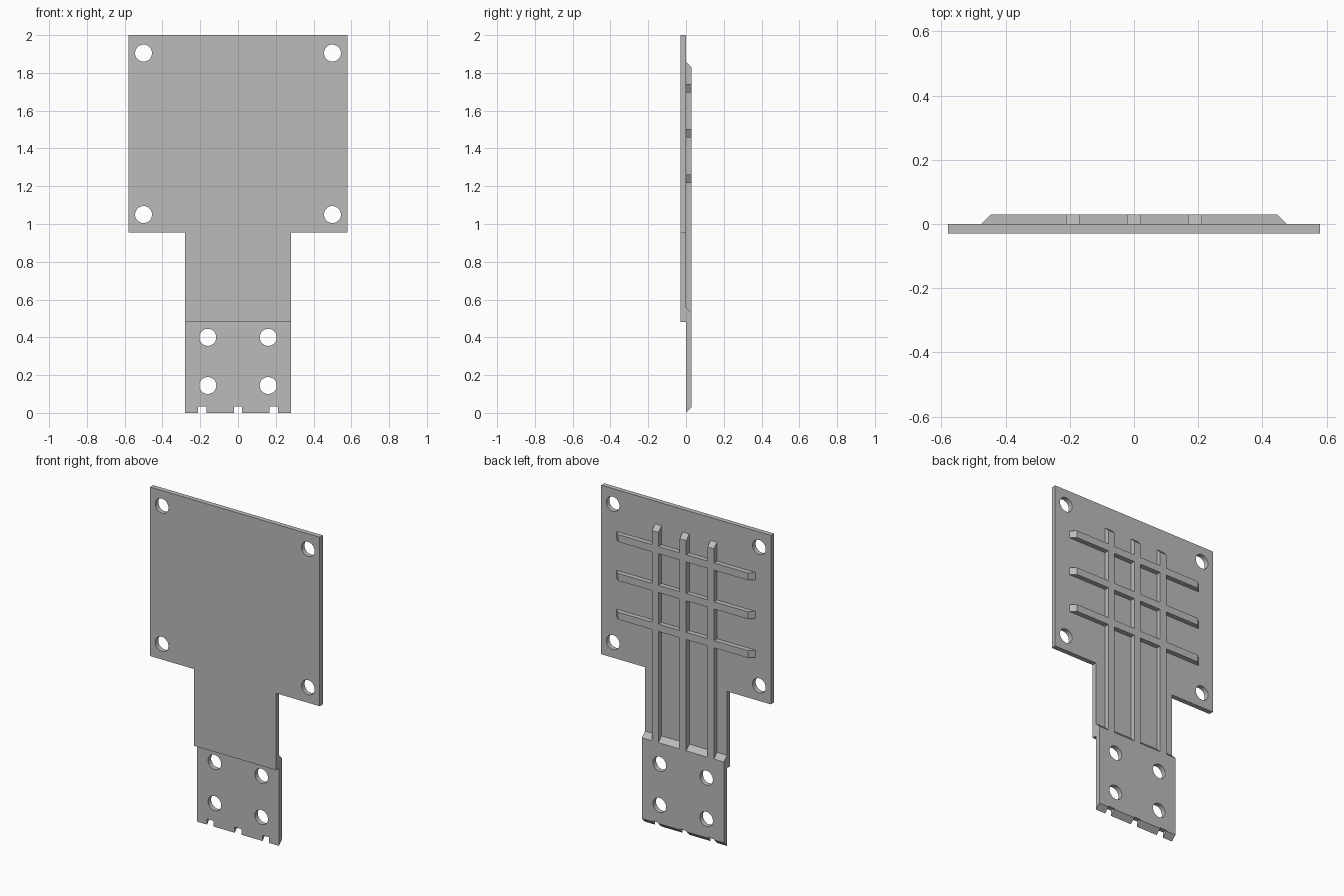
import bpy
import bmesh
from mathutils import Matrix, Vector

cube = bpy.data.objects.get("Cube")
if cube:
    bpy.data.objects.remove(cube)

grey = bpy.data.materials.new("plain grey")
grey.use_nodes = True
COLOUR = (0.5, 0.5, 0.5, 1)
grey.diffuse_color = COLOUR
grey.node_tree.nodes["Principled BSDF"].inputs["Base Color"].default_value = COLOUR

T = 0.03          # thickness of every layer
RIB = 0.045       # rib and notch width
RIB_X = (-0.19, 0, 0.19)
RIB_Z = (1.24, 1.48, 1.72)


def add_object(name, bm):
    bmesh.ops.recalc_face_normals(bm, faces=bm.faces)
    mesh = bpy.data.meshes.new(name)
    bm.to_mesh(mesh)
    bm.free()
    mesh.materials.append(grey)
    obj = bpy.data.objects.new(name, mesh)
    bpy.context.collection.objects.link(obj)
    return obj


def prism(name, points, offset):
    """Extrude a closed outline of 3D points along an offset."""
    bm = bmesh.new()
    face = bm.faces.new([bm.verts.new(p) for p in points])
    ext = bmesh.ops.extrude_face_region(bm, geom=[face])
    verts = [v for v in ext["geom"] if isinstance(v, bmesh.types.BMVert)]
    bmesh.ops.translate(bm, verts=verts, vec=offset)
    return add_object(name, bm)


def combine(target, tool, operation):
    """Apply a boolean and discard the tool."""
    tool.hide_render = True
    mod = target.modifiers.new("combine", "BOOLEAN")
    mod.operation = operation
    mod.solver = "EXACT"
    mod.object = tool
    with bpy.context.temp_override(object=target, active_object=target):
        bpy.ops.object.modifier_apply(modifier=mod.name)
    bpy.data.objects.remove(tool)


def drill(target, xs, zs, radius=0.045):
    """Cut a grid of round holes from front to back."""
    bm = bmesh.new()
    for x in xs:
        for z in zs:
            place = Matrix.Translation((x, 0, z)) @ Matrix.Rotation(1.5707963, 4, "X")
            bmesh.ops.create_cone(bm, cap_ends=True, segments=40, radius1=radius,
                                  radius2=radius, depth=0.2, matrix=place)
    combine(target, add_object("hole_cutter", bm), "DIFFERENCE")


# Front plate: wide panel with a narrower stem
half = [(0.28, 0.48), (0.28, 0.955), (0.58, 0.955), (0.58, 2)]
outline = half + [(-x, z) for x, z in reversed(half)]
plate = prism("front_plate", [(x, -T, z) for x, z in outline], Vector((0, T, 0)))
drill(plate, (-0.5, 0.5), (1.05, 1.905))

# Rear tab with bevelled top and bottom, holes and notches
profile = [(0, 0), (T, T), (T, 0.53), (0, 0.56)]
tab = prism("rear_tab", [(-0.28, y, z) for y, z in profile], Vector((0.56, 0, 0)))
drill(tab, (-0.16, 0.16), (0.145, 0.4))
for x in RIB_X:
    bm = bmesh.new()
    bmesh.ops.create_cube(bm, size=1, matrix=Matrix.Translation((x, 0, 0))
                          @ Matrix.Diagonal((RIB, 0.2, 0.07, 1)))
    combine(tab, add_object("notch_cutter", bm), "DIFFERENCE")

# Stiffening ribs, fused into one grid
ribs = None
for x in RIB_X:
    side = [(0, 0.53), (T, 0.53), (T, 1.83), (0, 1.86)]
    rib = prism("stiffening_ribs", [(x - RIB / 2, y, z) for y, z in side],
                Vector((RIB, 0, 0)))
    if ribs:
        combine(ribs, rib, "UNION")
    else:
        ribs = rib
for z in RIB_Z:
    top = [(-0.475, 0), (0.475, 0), (0.445, T), (-0.445, T)]
    rib = prism("cross_rib", [(x, y, z - RIB / 2) for x, y in top],
                Vector((0, 0, RIB)))
    combine(ribs, rib, "UNION")
